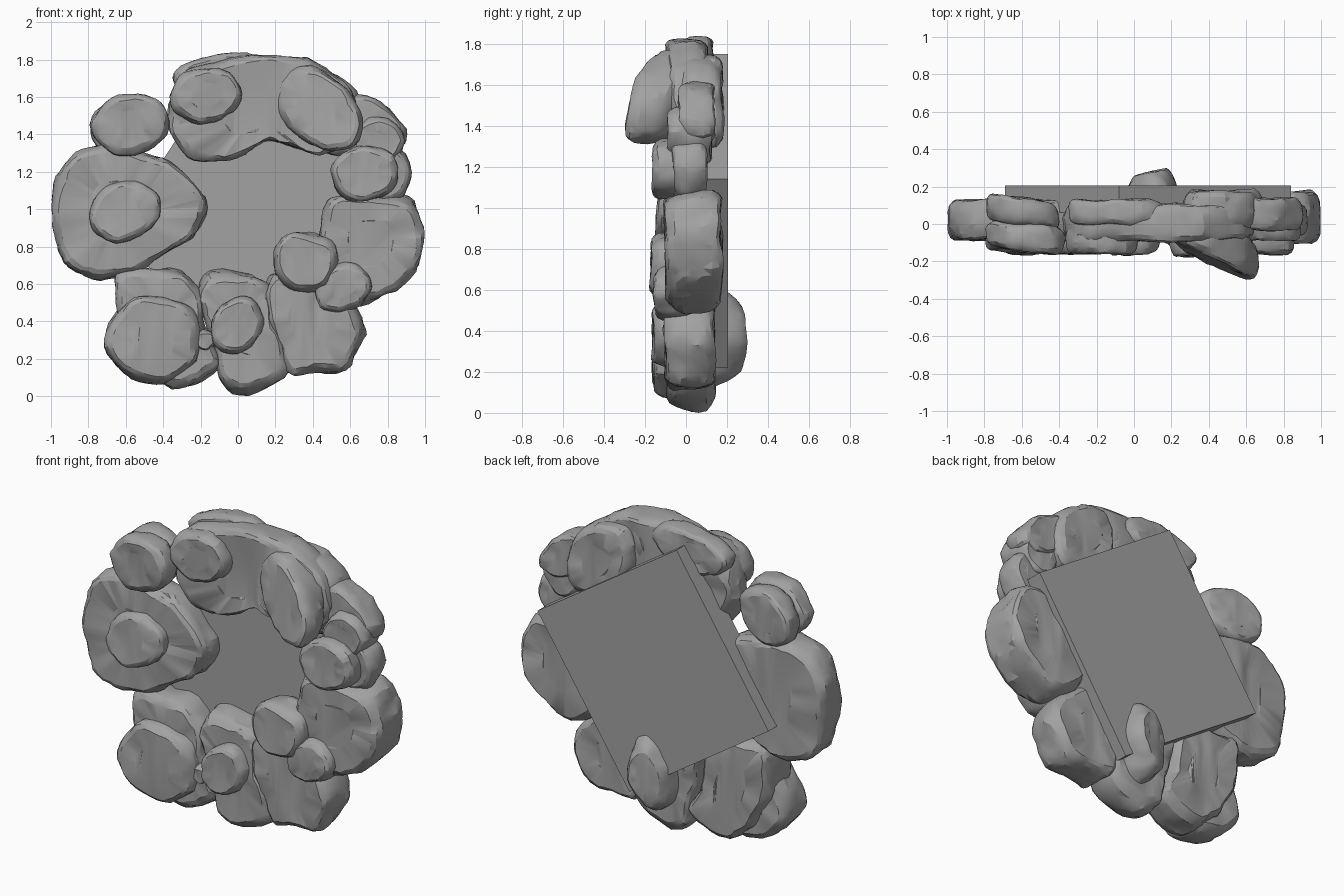
import bpy, bmesh, math, random
from mathutils import Vector, noise

if "Cube" in bpy.data.objects:
    bpy.data.objects.remove(bpy.data.objects["Cube"])

random.seed(4)
GREY = bpy.data.materials.new("dark_stone")
GREY.diffuse_color = (0.36, 0.36, 0.36, 1)
GREY.use_nodes = True
GREY.node_tree.nodes["Principled BSDF"].inputs["Base Color"].default_value = GREY.diffuse_color


def ellipse(cx, cz, rx, rz, rot=0, n=9):
    """Slightly irregular oval outline in x/z."""
    pts, r = [], math.radians(rot)
    for i in range(n):
        a = 2 * math.pi * i / n
        k = random.uniform(0.96, 1.06)
        x, z = rx * k * math.cos(a), rz * k * math.sin(a)
        pts.append((cx + x * math.cos(r) - z * math.sin(r),
                    cz + x * math.sin(r) + z * math.cos(r)))
    return pts


def smooth_loop(pts, steps=4):
    """Closed Catmull-Rom curve through the points."""
    out, n = [], len(pts)
    for i in range(n):
        p0, p1, p2, p3 = (Vector(pts[(i + k) % n]) for k in (-1, 0, 1, 2))
        for s in range(steps):
            t = s / steps
            out.append(0.5 * (2 * p1 + (p2 - p0) * t
                              + (2 * p0 - 5 * p1 + 4 * p2 - p3) * t * t
                              + (3 * p1 - p0 - 3 * p2 + p3) * t ** 3))
    return out


# Depth fraction and rim inset of each ring, front to back
LAYERS = [(0, .55), (0, .2), (.06, .1), (.17, .03), (.33, 0), (.5, 0),
          (.67, 0), (.83, .03), (.94, .1), (1, .2), (1, .55)]


def stone(name, outline, front, back, slope=(0, 0), rough=0.025, taper=0):
    """Worn slab: outline in x/z, rounded rims, nearly flat front and back."""
    loop = smooth_loop(outline)
    c = sum(loop, Vector((0, 0))) / len(loop)
    size = sum((p - c).length for p in loop) / len(loop)
    seed = Vector((c.x * 3, len(name), c.y * 3))
    bm = bmesh.new()
    rings = []
    for t, inset in LAYERS:
        s = 1 - (inset if inset > .5 else inset * min(1, 0.22 / size))
        s *= 1 - taper * t
        ring = []
        for p in loop:
            q = c + (p - c) * s
            y = front + (back - front) * t
            y += slope[0] * (q.x - c.x) + slope[1] * (q.y - c.y)
            v = Vector((q.x, y, q.y))
            n1 = noise.noise_vector(v * 6 + seed) * rough
            n1 += noise.noise_vector(v * 17 + seed) * rough * 0.5
            n1.y *= 0.7
            ring.append(bm.verts.new(v + n1))
        rings.append(ring)
    n = len(loop)
    for a, b in zip(rings, rings[1:]):
        for i in range(n):
            bm.faces.new((a[i], a[(i + 1) % n], b[(i + 1) % n], b[i]))
    bm.faces.new(rings[0])
    bm.faces.new(rings[-1][::-1])
    bmesh.ops.triangulate(bm, faces=bm.faces[:])
    bmesh.ops.recalc_face_normals(bm, faces=bm.faces[:])
    me = bpy.data.meshes.new(name)
    bm.to_mesh(me)
    bm.free()
    me.materials.append(GREY)
    ob = bpy.data.objects.new(name, me)
    bpy.context.collection.objects.link(ob)
    for o in bpy.context.selected_objects:
        o.select_set(False)
    bpy.context.view_layer.objects.active = ob
    ob.select_set(True)
    bpy.ops.object.shade_smooth_by_angle(angle=math.radians(22))


# Large slabs forming the ring
stone("left_slab", [(-.99, 1), (-.97, 1.17), (-.87, 1.3), (-.72, 1.34), (-.55, 1.32),
                    (-.36, 1.25), (-.2, 1.1), (-.16, .97), (-.23, .85), (-.4, .75),
                    (-.57, .66), (-.73, .63), (-.9, .69), (-.97, .82)], -.08, .13)
stone("top_slab", [(-.36, 1.6), (-.27, 1.75), (-.05, 1.8), (.2, 1.83), (.42, 1.78),
                   (.58, 1.68), (.64, 1.5), (.58, 1.34), (.45, 1.3), (.3, 1.34),
                   (.17, 1.38), (.05, 1.3), (-.15, 1.25), (-.28, 1.31), (-.37, 1.45)],
      -.09, .1)
stone("right_slab", [(.44, .95), (.5, 1.06), (.7, 1.08), (.9, 1.06), (.97, .95),
                     (.99, .82), (.94, .66), (.8, .54), (.62, .5), (.48, .62), (.44, .8)],
      -.1, .17)
stone("lower_right_slab", [(.14, .57), (.2, .66), (.35, .68), (.52, .58), (.66, .43),
                           (.67, .3), (.58, .15), (.42, .13), (.27, .12), (.2, .25),
                           (.16, .42)], -.1, .14)
stone("bottom_slab", [(-.21, .55), (-.16, .66), (0, .66), (.12, .61), (.18, .5),
                      (.22, .35), (.27, .14), (.07, .005), (-.08, .08), (-.13, .25),
                      (-.18, .4)], -.09, .14)
stone("lower_left_slab", [(-.66, .56), (-.62, .68), (-.45, .68), (-.3, .66), (-.2, .56),
                          (-.17, .35), (-.1, .18), (-.2, .07), (-.35, .05), (-.5, .15),
                          (-.62, .35)], -.09, .14)

# Smaller stones: name, centre x/z, radii, rotation, front, back, slope
for name, cx, cz, rx, rz, rot, f, b, slope in [
    ("left_cap", -.61, .99, .2, .15, 25, -.14, 0, (0, .1)),
    ("upper_left_stone", -.58, 1.46, .21, .16, 10, -.14, .0, (-.1, 0)),
    ("upper_left_rear_stone", -.6, 1.45, .19, .15, 20, .0, .14, (-.15, 0)),
    ("top_left_cap", -.17, 1.61, .19, .15, 10, -.16, .02, (0, 0)),
    ("top_right_cap", .42, 1.54, .27, .18, -42, -.2, .02, (-.4, .15)),
    ("top_rear_stone", -.1, 1.71, .25, .12, 8, 0, .13, (0, 0)),
    ("upper_right_rear_stone", .47, 1.52, .18, .26, 35, -.03, .18, (0, 0)),
    ("right_upper_stone", .72, 1.47, .19, .12, -40, -.03, .14, (0, 0)),
    ("right_mid_stone", .75, 1.36, .14, .14, 0, -.09, .12, (0, 0)),
    ("right_front_stone", .68, 1.19, .18, .15, 0, -.16, .03, (0, 0)),
    ("right_outer_stone", .78, 1.2, .14, .16, 0, -.06, .1, (0, 0)),
    ("lower_right_cap", .36, .72, .18, .16, 0, -.17, .03, (0, 0)),
    ("lower_right_small_cap", .56, .58, .15, .13, 30, -.15, .03, (0, 0)),
    ("bottom_cap", -.01, .38, .13, .16, -30, -.16, 0, (0, 0)),
    ("bottom_chip", -.17, .29, .06, .06, 0, -.12, .05, (0, 0)),
    ("lower_left_cap", -.45, .305, .255, .23, 0, -.16, .08, (0, 0)),
]:
    stone(name, ellipse(cx, cz, rx, rz, rot), f, b, slope, 0.02)
stone("bottom_rear_stone", ellipse(.09, .37, .15, .26, -10), .06, .275, (.25, -.03),
      .02, .3)

# Turned square panel behind the opening
bpy.ops.mesh.primitive_cube_add(size=1, location=(.075, .133, .985),
                                rotation=(0, math.radians(33.5), 0))
panel = bpy.context.object
panel.name = "back_panel"
panel.scale = (1.104, .145, 1.104)
panel.data.materials.append(GREY)
